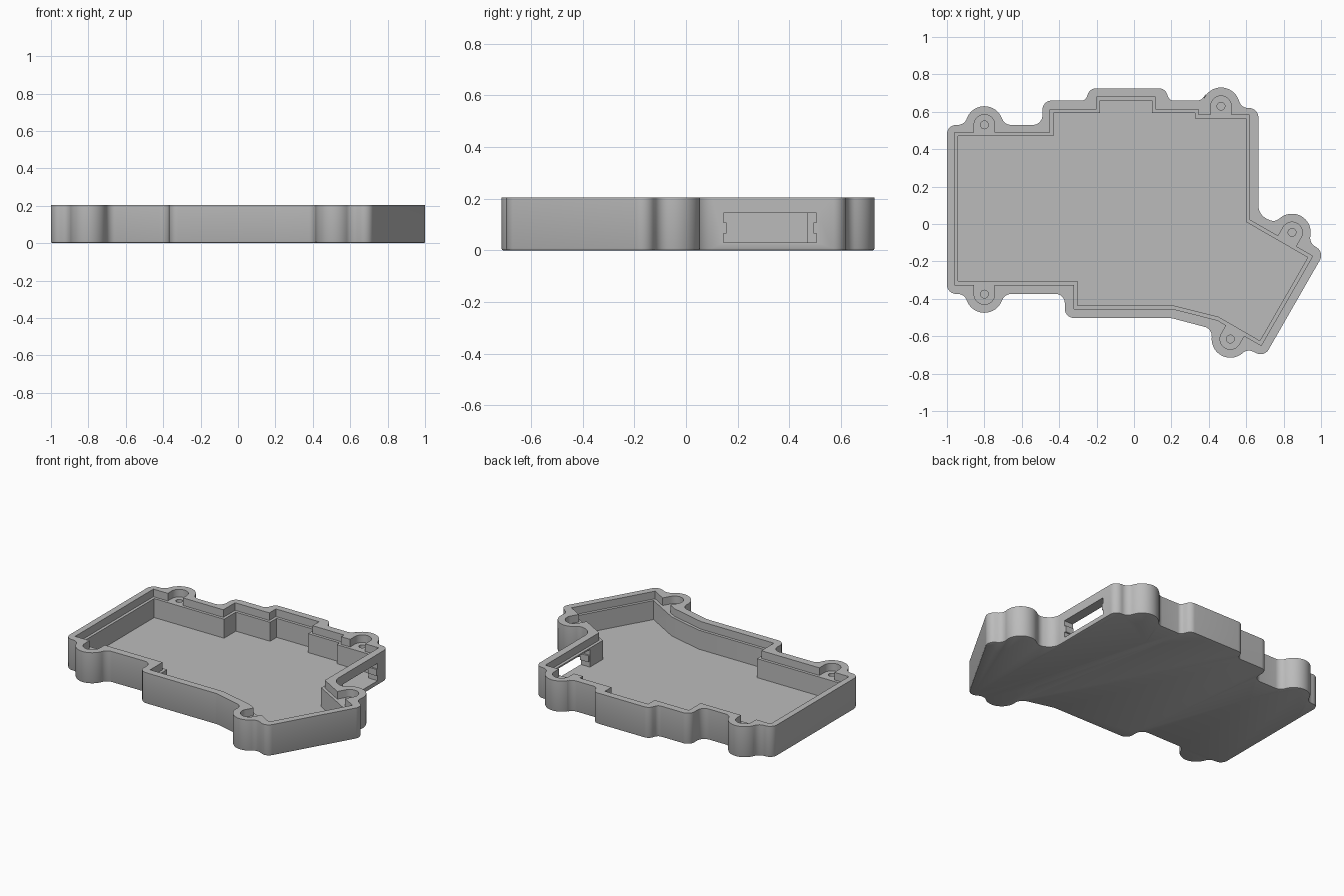
import bpy, bmesh, math
from mathutils import Vector

if "Cube" in bpy.data.objects:
    bpy.data.objects.remove(bpy.data.objects["Cube"], do_unlink=True)

HEIGHT, LEDGE, FLOOR = 0.205, 0.155, 0.03

grey = bpy.data.materials.new("light grey plastic")
grey.use_nodes = True
grey.diffuse_color = (0.5, 0.5, 0.5, 1)
grey.node_tree.nodes["Principled BSDF"].inputs["Base Color"].default_value = (0.5, 0.5, 0.5, 1)


def rounded(corners):
    """Turn (x, y, radius) corners into an outline with filleted corners."""
    out, n = [], len(corners)
    for i, (x, y, r) in enumerate(corners):
        p = Vector((x, y))
        if r == 0:
            out.append(p)
            continue
        a = (Vector(corners[i - 1][:2]) - p).normalized()
        b = (Vector(corners[(i + 1) % n][:2]) - p).normalized()
        half = a.angle(b) / 2
        centre = p + (a + b).normalized() * (r / math.sin(half))
        start = p + a * (r / math.tan(half)) - centre
        end = p + b * (r / math.tan(half)) - centre
        a0 = math.atan2(start.y, start.x)
        sweep = math.atan2(start.x * end.y - start.y * end.x, start.dot(end))
        steps = max(3, math.ceil(abs(sweep) / math.radians(9)))
        for k in range(steps + 1):
            t = a0 + sweep * k / steps
            out.append(centre + r * Vector((math.cos(t), math.sin(t))))
    return out


def inset(points, d):
    """Move a clockwise outline inwards by d."""
    pts, out = [Vector(p) for p in points], []
    for i, p in enumerate(pts):
        e1 = (p - pts[i - 1]).normalized()
        e2 = (pts[(i + 1) % len(pts)] - p).normalized()
        n1, n2 = Vector((e1.y, -e1.x)), Vector((e2.y, -e2.x))
        out.append(p + (n1 + n2) * (d / (1 + n1.dot(n2))))
    return out


def prism(name, outline, z0, z1, bevel=0):
    """Extrude an outline from z0 to z1, softening the bottom rim if asked."""
    bm = bmesh.new()
    face = bm.faces.new([bm.verts.new((p[0], p[1], z0)) for p in outline])
    rim = list(face.edges)
    top = bmesh.ops.extrude_face_region(bm, geom=[face], use_keep_orig=True)["geom"]
    bmesh.ops.translate(bm, verts=[v for v in top if isinstance(v, bmesh.types.BMVert)],
                        vec=(0, 0, z1 - z0))
    bmesh.ops.recalc_face_normals(bm, faces=bm.faces)
    if bevel:
        bmesh.ops.bevel(bm, geom=rim, offset=bevel, segments=2, profile=0.5, affect='EDGES')
    mesh = bpy.data.meshes.new(name)
    bm.to_mesh(mesh)
    bm.free()
    mesh.materials.append(grey)
    ob = bpy.data.objects.new(name, mesh)
    bpy.context.collection.objects.link(ob)
    return ob


def cut(target, cutter):
    """Subtract a cutter and throw it away."""
    cutter.hide_render = True
    mod = target.modifiers.new("cut", 'BOOLEAN')
    mod.operation, mod.solver, mod.object = 'DIFFERENCE', 'EXACT', cutter
    bpy.context.view_layer.objects.active = target
    bpy.ops.object.modifier_apply(modifier=mod.name)
    bpy.data.objects.remove(cutter, do_unlink=True)


# Screw bosses: centre and outward direction
S, C = 0.5, 0.866
bosses = [((-0.8, 0.53), (0, 1)), ((0.465, 0.63), (0, 1)), ((0.845, -0.045), (S, C)),
          ((0.515, -0.615), (-S, -C)), ((-0.8, -0.375), (0, -1))]


def bump(i):
    """Filleted round bulge of the wall around a boss."""
    c, d = Vector(bosses[i][0]), Vector(bosses[i][1])
    s = Vector((d.y, -d.x)) * 0.106
    return [(*(c - s), 0.05), (*(c + d * 0.3), 0.1), (*(c + s), 0.05)]


# Outer wall outline, clockwise from the back left corner
R = 0.05
wall = [(-1, 0.53, R), *bump(0),
        (-0.49, 0.53, R), (-0.49, 0.66, R), (-0.26, 0.66, 0.03), (-0.235, 0.725, 0.045),
        (0.165, 0.725, 0.045), (0.19, 0.66, 0.03),
        (0.37, 0.66, R), bump(1)[1], (0.575, 0.62, R), (0.665, 0.62, R),
        (0.665, 0.048, 0.08), *bump(2), (1.017, -0.153, R),
        (0.697, -0.711, R), *reversed(bump(3)[::-1]), (0.2, -0.503, 0.1),
        (-0.37, -0.503, R), (-0.37, -0.373, R), *bump(4), (-1, -0.373, R)]
case = prism("case_tray", rounded(wall), 0, HEIGHT, bevel=0.009)

# Lid recess with a ledge, then the deeper cavity
lip = [(-0.96, 0.49), (-0.45, 0.49), (-0.45, 0.612), (-0.2, 0.612), (-0.2, 0.68),
       (0.115, 0.68), (0.115, 0.612), (0.345, 0.612), (0.345, 0.582), (0.618, 0.582),
       (0.618, 0.022), (0.955, -0.172), (0.68, -0.65), (0.445, -0.514),
       (0.21, -0.455), (-0.322, -0.455), (-0.322, -0.325), (-0.96, -0.325)]
cut(case, prism("lid_recess", lip, LEDGE, HEIGHT + 0.1))
cut(case, prism("cavity", inset(lip, 0.019), FLOOR, HEIGHT + 0.1))

# Round-ended pocket and blind screw hole in each boss
for centre, direction in bosses:
    c, d = Vector(centre), Vector(direction)
    s = Vector((d.y, -d.x)) * 0.055
    pocket = [(*(c + d * 0.055 - s), 0.0549), (*(c + d * 0.055 + s), 0.0549),
              (*(c - d * 0.1 + s), 0), (*(c - d * 0.1 - s), 0)]
    cut(case, prism("boss_pocket", rounded(pocket), LEDGE, HEIGHT + 0.1))
    ring = [c + 0.021 * Vector((math.cos(k * math.tau / 24), math.sin(k * math.tau / 24)))
            for k in range(24)]
    cut(case, prism("screw_hole", ring, 0.05, HEIGHT))


def box(x0, x1, y0, y1):
    return [(x0, y0), (x0, y1), (x1, y1), (x1, y0)]


# Port opening in the side wall, with a small tab at each end
cut(case, prism("port_opening", box(0.55, 0.75, 0.145, 0.505), FLOOR, 0.145))
for name, y in (("port_tab_front", 0.145), ("port_tab_back", 0.493)):
    prism(name, box(0.602, 0.663, y, y + 0.012), 0.066, 0.108)

bpy.ops.object.select_all(action='DESELECT')
case.select_set(True)
bpy.context.view_layer.objects.active = case
bpy.ops.object.shade_smooth_by_angle(angle=math.radians(30))
